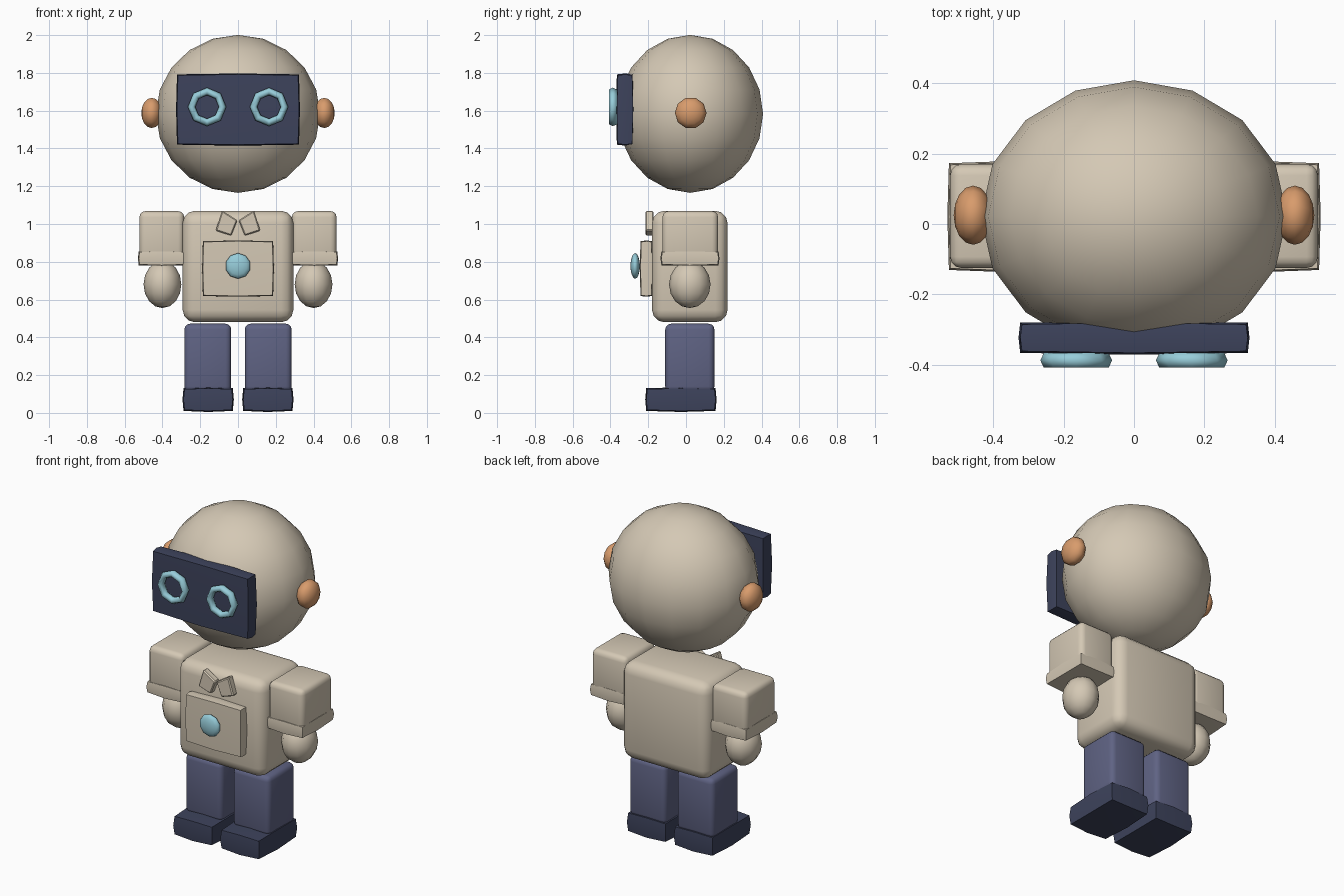
import bpy, bmesh, math
from mathutils import Vector, Matrix

if "Cube" in bpy.data.objects:
    bpy.data.objects.remove(bpy.data.objects["Cube"])


def material(name, rgb):
    m = bpy.data.materials.new(name)
    m.diffuse_color = (*rgb, 1)
    m.use_nodes = True
    m.node_tree.nodes["Principled BSDF"].inputs["Base Color"].default_value = m.diffuse_color
    return m


CREAM = material("cream", (0.66, 0.58, 0.46))
NAVY = material("dark navy", (0.047, 0.056, 0.107))
DENIM = material("denim blue", (0.115, 0.125, 0.23))
ORANGE = material("orange", (0.69, 0.33, 0.15))
CYAN = material("light cyan", (0.31, 0.61, 0.70))


def finish(name, bm, mat, smooth_angle=None):
    bmesh.ops.recalc_face_normals(bm, faces=bm.faces)
    me = bpy.data.meshes.new(name)
    bm.to_mesh(me)
    bm.free()
    me.materials.append(mat)
    ob = bpy.data.objects.new(name, me)
    bpy.context.collection.objects.link(ob)
    if smooth_angle:
        bpy.ops.object.select_all(action='DESELECT')
        ob.select_set(True)
        bpy.context.view_layer.objects.active = ob
        bpy.ops.object.shade_smooth_by_angle(angle=math.radians(smooth_angle))
    return ob


def box_mesh(lo, hi):
    """Cube spanning two opposite corners."""
    lo, hi = Vector(lo), Vector(hi)
    bm = bmesh.new()
    bmesh.ops.create_cube(bm, size=1)
    bmesh.ops.scale(bm, vec=hi - lo, verts=bm.verts)
    bmesh.ops.translate(bm, vec=(lo + hi) / 2, verts=bm.verts)
    return bm


def rounded_box(name, lo, hi, radius, mat):
    bm = box_mesh(lo, hi)
    bmesh.ops.bevel(bm, geom=bm.edges[:], offset=radius, segments=3,
                    profile=0.5, affect='EDGES')
    return finish(name, bm, mat, 50)


def puffed_box(name, lo, hi, puff, mat):
    """Sharp-edged box whose sides swell slightly at the middle."""
    lo, hi = Vector(lo), Vector(hi)
    mid, half = (lo + hi) / 2, (hi - lo) / 2
    bm = box_mesh(lo, hi)
    bmesh.ops.subdivide_edges(bm, edges=bm.edges[:], cuts=1, use_grid_fill=True)
    for v in bm.verts:
        u = [(v.co[i] - mid[i]) / half[i] for i in range(3)]
        centred = sum(abs(c) < 0.1 for c in u)
        inset = puff * (1 - centred / 2)
        for i in range(3):
            v.co[i] -= math.copysign(inset, u[i]) if abs(u[i]) > 0.1 else 0
    return finish(name, bm, mat, 30)


def ball(name, centre, radii, mat, segments=10, rings=8, axis=None):
    bm = bmesh.new()
    bmesh.ops.create_uvsphere(bm, u_segments=segments, v_segments=rings, radius=1)
    if axis:
        bmesh.ops.rotate(bm, verts=bm.verts, cent=(0, 0, 0),
                         matrix=Matrix.Rotation(math.pi / 2, 3, axis))
    bmesh.ops.scale(bm, vec=radii, verts=bm.verts)
    bmesh.ops.translate(bm, vec=centre, verts=bm.verts)
    return finish(name, bm, mat, 80)


def ring(name, centre, major, minor, depth, mat, sides=8, section=6):
    """Low-poly ring facing the front."""
    bm = bmesh.new()
    rows = []
    for i in range(sides):
        a = 2 * math.pi * i / sides
        row = []
        for j in range(section):
            b = 2 * math.pi * j / section
            r = major + minor * math.cos(b)
            row.append(bm.verts.new(Vector(centre) + Vector(
                (r * math.cos(a), depth * math.sin(b), r * math.sin(a)))))
        rows.append(row)
    for i in range(sides):
        p, q = rows[i], rows[(i + 1) % sides]
        for j in range(section):
            k = (j + 1) % section
            bm.faces.new((p[j], q[j], q[k], p[k]))
    return finish(name, bm, mat, 80)


def plate(name, outline, y0, y1, mat):
    """Front outline in x, z extruded through y, with chamfered rims."""
    bm = bmesh.new()
    f = bm.faces.new([bm.verts.new((x, y0, z)) for x, z in outline])
    ext = bmesh.ops.extrude_face_region(bm, geom=[f])["geom"]
    bmesh.ops.translate(bm, vec=(0, y1 - y0, 0),
                        verts=[v for v in ext if isinstance(v, bmesh.types.BMVert)])
    bmesh.ops.bevel(bm, geom=bm.edges[:], offset=0.006, segments=1, affect='EDGES')
    return finish(name, bm, mat)


# Head and face screen
ball("head", (0, 0.022, 1.583), (0.435, 0.386, 0.418), CREAM, 16, 10)
puffed_box("visor", (-0.328, -0.371, 1.415), (0.328, -0.275, 1.797), 0.01, NAVY)

# Torso, pocket and button
rounded_box("torso", (-0.293, -0.18, 0.48), (0.293, 0.22, 1.07), 0.065, CREAM)
puffed_box("pocket", (-0.19, -0.245, 0.615), (0.19, -0.175, 0.913), 0.008, CREAM)
ball("button", (0, -0.269, 0.778), (0.068, 0.025, 0.068), CYAN, 10, 8, 'X')

# Paired parts
for side, s in (("left", 1), ("right", -1)):
    def span(a, b):
        return sorted((s * a, s * b))

    ring(side + "_eye", (s * 0.164, -0.387, 1.62), 0.082, 0.02, 0.024, CYAN)
    ball(side + "_ear", (s * 0.457, 0.025, 1.588), (0.055, 0.084, 0.084),
         ORANGE, 10, 8, 'Y')

    x0, x1 = span(0.285, 0.522)
    rounded_box(side + "_sleeve", (x0, -0.125, 0.80), (x1, 0.17, 1.068), 0.032, CREAM)
    x0, x1 = span(0.277, 0.53)
    puffed_box(side + "_cuff", (x0, -0.135, 0.777), (x1, 0.177, 0.86), 0.009, CREAM)
    ball(side + "_hand", (s * 0.4, 0.02, 0.68), (0.1, 0.11, 0.125), CREAM, 12, 8)

    x0, x1 = span(0.036, 0.284)
    rounded_box(side + "_leg", (x0, -0.11, 0.11), (x1, 0.15, 0.472), 0.03, DENIM)
    x0, x1 = span(0.022, 0.294)
    puffed_box(side + "_shoe", (x0, -0.216, 0.005), (x1, 0.162, 0.136), 0.011, NAVY)

    # Bow tie wing
    plate(side + "_bow_wing",
          [(s * x, z) for x, z in ((0.085, 1.072), (0.003, 1.02),
                                   (0.036, 0.938), (0.118, 0.965))],
          -0.215, -0.172, CREAM)
